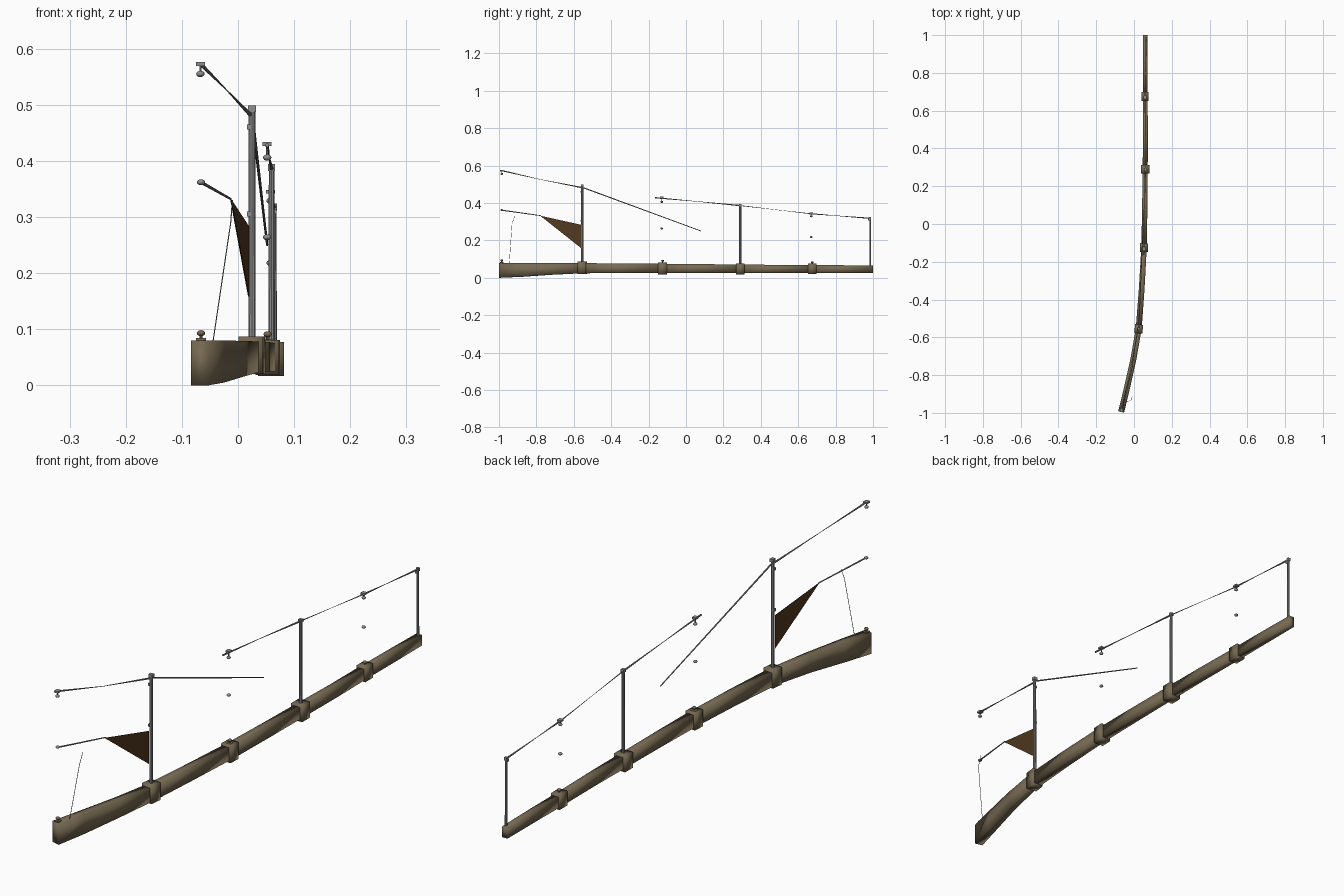
import bpy, bmesh, math
from mathutils import Vector

def mat(name, c):
    m = bpy.data.materials.new(name)
    m.diffuse_color = (*c, 1)
    return m

WOOD = mat("olive_wood", (0.18, 0.14, 0.083))
METAL = mat("grey_metal", (0.27, 0.27, 0.28))
CLOTH = mat("dark_brown_cloth", (0.085, 0.04, 0.015))

def finish(name, bm, m, smooth=False):
    bmesh.ops.recalc_face_normals(bm, faces=bm.faces[:])
    me = bpy.data.meshes.new(name)
    bm.to_mesh(me)
    bm.free()
    me.materials.append(m)
    for p in me.polygons:
        p.use_smooth = smooth
    ob = bpy.data.objects.new(name, me)
    bpy.context.collection.objects.link(ob)
    return ob

def box(name, c, s, m, rot=0.0, smooth=False):
    bm = bmesh.new()
    bmesh.ops.create_cube(bm, size=1)
    for v in bm.verts:
        v.co = Vector((v.co.x * s[0], v.co.y * s[1], v.co.z * s[2]))
    ob = finish(name, bm, m, smooth)
    ob.location = c
    ob.rotation_euler.z = rot
    return ob

def rod(name, a, b, r1, r2, m=METAL, n=8):
    a, b = Vector(a), Vector(b)
    bm = bmesh.new()
    bmesh.ops.create_cone(bm, cap_ends=True, segments=n, radius1=r1, radius2=r2, depth=(b - a).length)
    ob = finish(name, bm, m, False)
    ob.location = (a + b) / 2
    ob.rotation_mode = 'QUATERNION'
    ob.rotation_quaternion = (b - a).to_track_quat('Z', 'Y')
    return ob

def ball(name, c, r, m, zs=1.0):
    bm = bmesh.new()
    bmesh.ops.create_uvsphere(bm, u_segments=12, v_segments=8, radius=r)
    ob = finish(name, bm, m, True)
    ob.location = c
    ob.scale.z = zs

# Curved beam: (y, x centre, half width, bottom z, top z)
KEYS = [(-0.995, -0.068, 0.0155, 0.0, 0.080), (-0.88, -0.040, 0.0155, 0.005, 0.080),
        (-0.72, -0.004, 0.0155, 0.016, 0.079), (-0.555, 0.025, 0.0155, 0.024, 0.078),
        (-0.34, 0.041, 0.015, 0.025, 0.077), (-0.125, 0.053, 0.0145, 0.025, 0.075),
        (0.08, 0.057, 0.014, 0.025, 0.073), (0.29, 0.059, 0.0135, 0.025, 0.071),
        (0.48, 0.061, 0.013, 0.025, 0.069), (0.675, 0.059, 0.0125, 0.025, 0.068),
        (0.84, 0.060, 0.012, 0.025, 0.067), (1.0, 0.060, 0.0115, 0.025, 0.065)]

def beam(name, keys):
    bm = bmesh.new()
    rings = []
    for k in keys:
        i = KEYS.index(k)
        p, q = KEYS[max(i - 1, 0)], KEYS[min(i + 1, len(KEYS) - 1)]
        slope = (q[1] - p[1]) / (q[0] - p[0])
        y, x, w, z0, z1 = k
        prof = [(-w, z0), (w, z0), (w, z1), (-w, z1)]
        rings.append([bm.verts.new((x + u, max(-1, min(1, y - slope * u)), z)) for u, z in prof])
    for a, b in zip(rings, rings[1:]):
        for j in range(4):
            bm.faces.new((a[j], a[(j + 1) % 4], b[(j + 1) % 4], b[j]))
    bm.faces.new(rings[0])
    bm.faces.new(rings[-1])
    finish(name, bm, WOOD, True)

cuts = [0, 3, 5, 7, 9, 11]
for n, (i, j) in enumerate(zip(cuts, cuts[1:])):
    beam(f"beam_section_{n + 1}", KEYS[i:j + 1])

# Joint collars between beam sections
for i, w, z0, z1, t in [(3, 0.043, 0.02, 0.087, -0.12), (5, 0.042, 0.018, 0.081, -0.04),
                        (7, 0.046, 0.017, 0.077, -0.01), (9, 0.036, 0.02, 0.075, 0)]:
    y, x = KEYS[i][:2]
    box("joint_collar", (x, y, (z0 + z1) / 2), (w, 0.046, z1 - z0), WOOD, t, True)

# Posts with caps and small fittings
for x, y, z0, z1, w in [(0.025, -0.555, 0.07, 0.497, 0.007), (0.060, 0.29, 0.07, 0.392, 0.006),
                        (0.0645, 0.985, 0.06, 0.322, 0.005)]:
    rod("post", (x, y, z0), (x, y, z1), w, w * 0.9, METAL, 10)
    box("post_cap", (x, y, z1 - 0.004), (w * 2.1, w * 2.1, 0.012), METAL)
for x, y, z in [(0.020, -0.557, 0.46), (0.020, -0.557, 0.305), (0.0645, 0.98, 0.31)]:
    box("post_fitting", (x, y, z), (0.008, 0.012, 0.009), METAL)

# Upper arms, thinning to a narrow waist in the middle
for a, mid, b in [((-0.067, -0.985, 0.573), (-0.020, -0.78, 0.526), (0.022, -0.555, 0.482)),
                  ((0.052, -0.165, 0.428), (0.055, 0.05, 0.409), (0.060, 0.29, 0.386)),
                  ((0.058, 0.66, 0.343), (0.061, 0.80, 0.332), (0.0645, 0.985, 0.318))]:
    rod("upper_arm", a, mid, 0.0035, 0.001)
    rod("upper_arm", mid, b, 0.001, 0.0035)
# Thin wire joining the middle post to the rear lamp
rod("joining_wire", (0.060, 0.29, 0.386), (0.059, 0.48, 0.364), 0.002, 0.0007)
rod("joining_wire", (0.059, 0.48, 0.364), (0.058, 0.66, 0.343), 0.0007, 0.002)

# Hanging lamps at the arm ends
for x, y, z, h in [(-0.067, -0.985, 0.573, 0.018), (0.052, -0.13, 0.430, 0.024), (0.058, 0.67, 0.345, 0.016)]:
    box("lamp_bracket", (x, y, z), (0.016, 0.018, 0.007), METAL)
    rod("lamp_stem", (x, y, z), (x, y, z - h), 0.002, 0.002)
    ball("lamp", (x, y, z - h), 0.0075, METAL, 0.75)

# Floating middle fittings
for x, y, z in [(0.052, -0.13, 0.264), (0.058, 0.67, 0.218)]:
    ball("middle_fitting", (x, y, z), 0.0075, METAL, 0.7)

# Knobs on top of the beam
for x, y, z in [(-0.066, -0.985, 0.093), (0.053, -0.125, 0.091), (0.059, 0.675, 0.083)]:
    box("knob_base", (x, y, z - 0.011), (0.018, 0.018, 0.004), WOOD)
    rod("knob_stem", (x, y, z - 0.012), (x, y, z), 0.003, 0.003, WOOD)
    ball("knob", (x, y, z), 0.0075, WOOD, 0.7)

# Diagonal stay, lower boom and thin line
rod("diagonal_stay", (0.025, -0.55, 0.482), (0.052, 0.08, 0.25), 0.003, 0.002)
rod("lower_boom", (-0.066, -0.99, 0.362), (-0.013, -0.775, 0.332), 0.003, 0.002)
ball("boom_tip", (-0.066, -0.985, 0.362), 0.0075, METAL, 0.7)
rod("thin_line", (-0.045, -0.945, 0.075), (-0.013, -0.93, 0.29), 0.001, 0.001)
rod("thin_line", (-0.013, -0.93, 0.29), (-0.010, -0.915, 0.33), 0.001, 0.001)

# Triangular sail
bm = bmesh.new()
tri = [(-0.013, -0.78, 0.332), (0.019, -0.56, 0.283), (0.019, -0.56, 0.158)]
a, b = [[bm.verts.new((x + d, y, z)) for x, y, z in tri] for d in (-0.001, 0.001)]
bm.faces.new(a)
bm.faces.new(b[::-1])
for i in range(3):
    bm.faces.new((a[i], b[i], b[(i + 1) % 3], a[(i + 1) % 3]))
finish("sail", bm, CLOTH)
